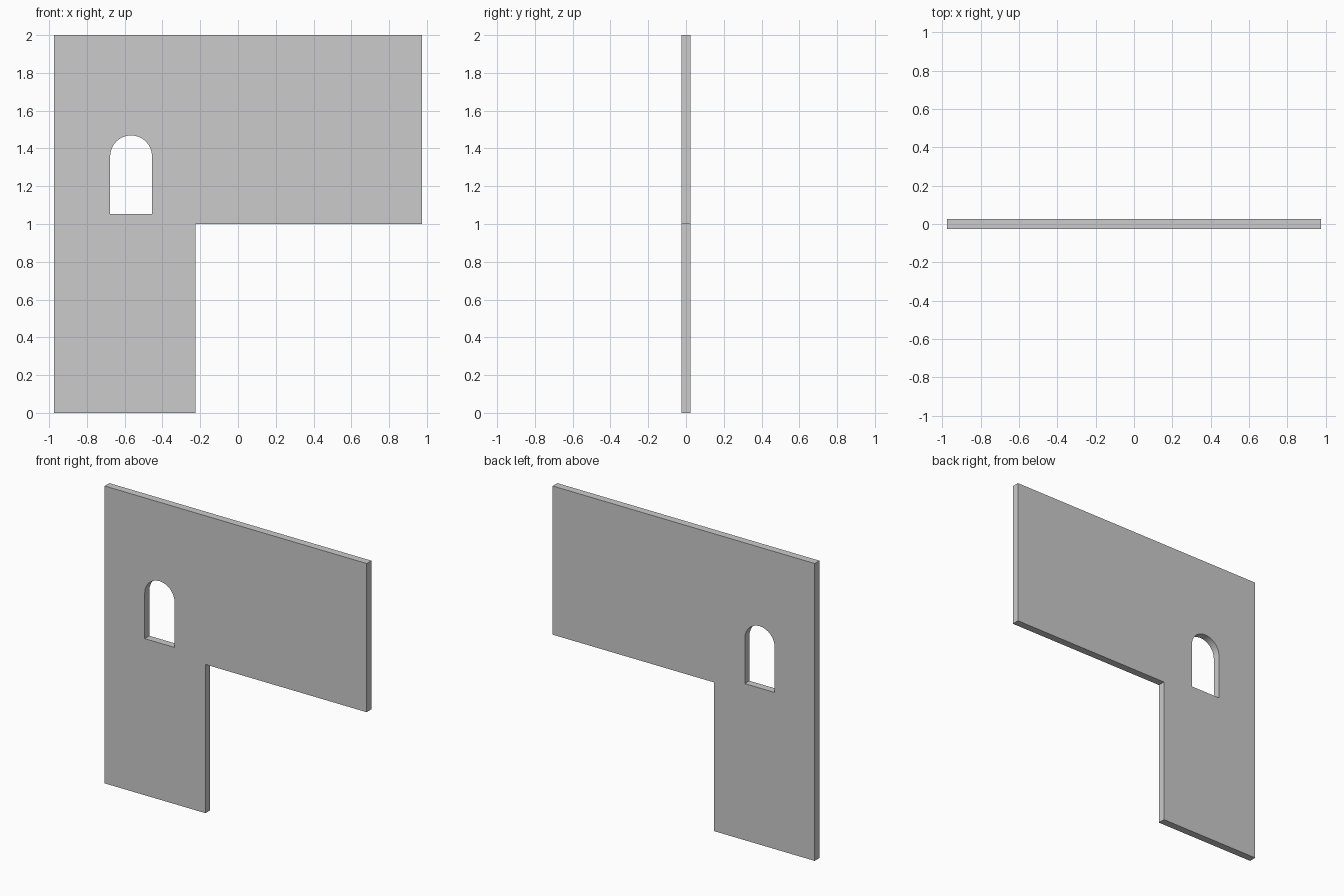
import bpy, bmesh
from math import pi, cos, sin
from mathutils import Vector

if "Cube" in bpy.data.objects:
    bpy.data.objects.remove(bpy.data.objects["Cube"])

THICK = 0.05
HALF_W, HEIGHT = 0.975, 2.0
LEG_X, LEG_TOP = -0.225, 1.0
WIN_X, WIN_R = -0.566, 0.111
SILL_Z, SPRING_Z = 1.053, 1.358
ARCH_STEPS = 16

# L-shaped wall outline
wall_outline = [(-HALF_W, 0), (LEG_X, 0), (LEG_X, LEG_TOP),
                (HALF_W, LEG_TOP), (HALF_W, HEIGHT), (-HALF_W, HEIGHT)]

# Round-arched window opening
window_outline = [(WIN_X - WIN_R, SILL_Z), (WIN_X + WIN_R, SILL_Z)]
for i in range(ARCH_STEPS + 1):
    a = pi * i / ARCH_STEPS
    window_outline.append((WIN_X + WIN_R * cos(a), SPRING_Z + WIN_R * sin(a)))


def add_loop(bm, points):
    verts = [bm.verts.new((x, -THICK / 2, z)) for x, z in points]
    return [bm.edges.new((v, verts[(i + 1) % len(verts)])) for i, v in enumerate(verts)]


# Fill the front between both outlines, then extrude to the back
bm = bmesh.new()
edges = add_loop(bm, wall_outline) + add_loop(bm, window_outline)
bmesh.ops.triangle_fill(bm, use_beauty=True, use_dissolve=False,
                        edges=edges, normal=Vector((0, -1, 0)))
ext = bmesh.ops.extrude_face_region(bm, geom=bm.faces[:], use_keep_orig=True)
bmesh.ops.translate(bm, vec=(0, THICK, 0),
                    verts=[g for g in ext["geom"] if isinstance(g, bmesh.types.BMVert)])
bmesh.ops.recalc_face_normals(bm, faces=bm.faces[:])

mesh = bpy.data.meshes.new("wall_panel")
bm.to_mesh(mesh)
bm.free()
wall = bpy.data.objects.new("wall_panel", mesh)
bpy.context.collection.objects.link(wall)

# Smooth the arch soffit, keep the corners sharp
bpy.context.view_layer.objects.active = wall
wall.select_set(True)
bpy.ops.object.shade_smooth_by_angle(angle=pi / 6)
